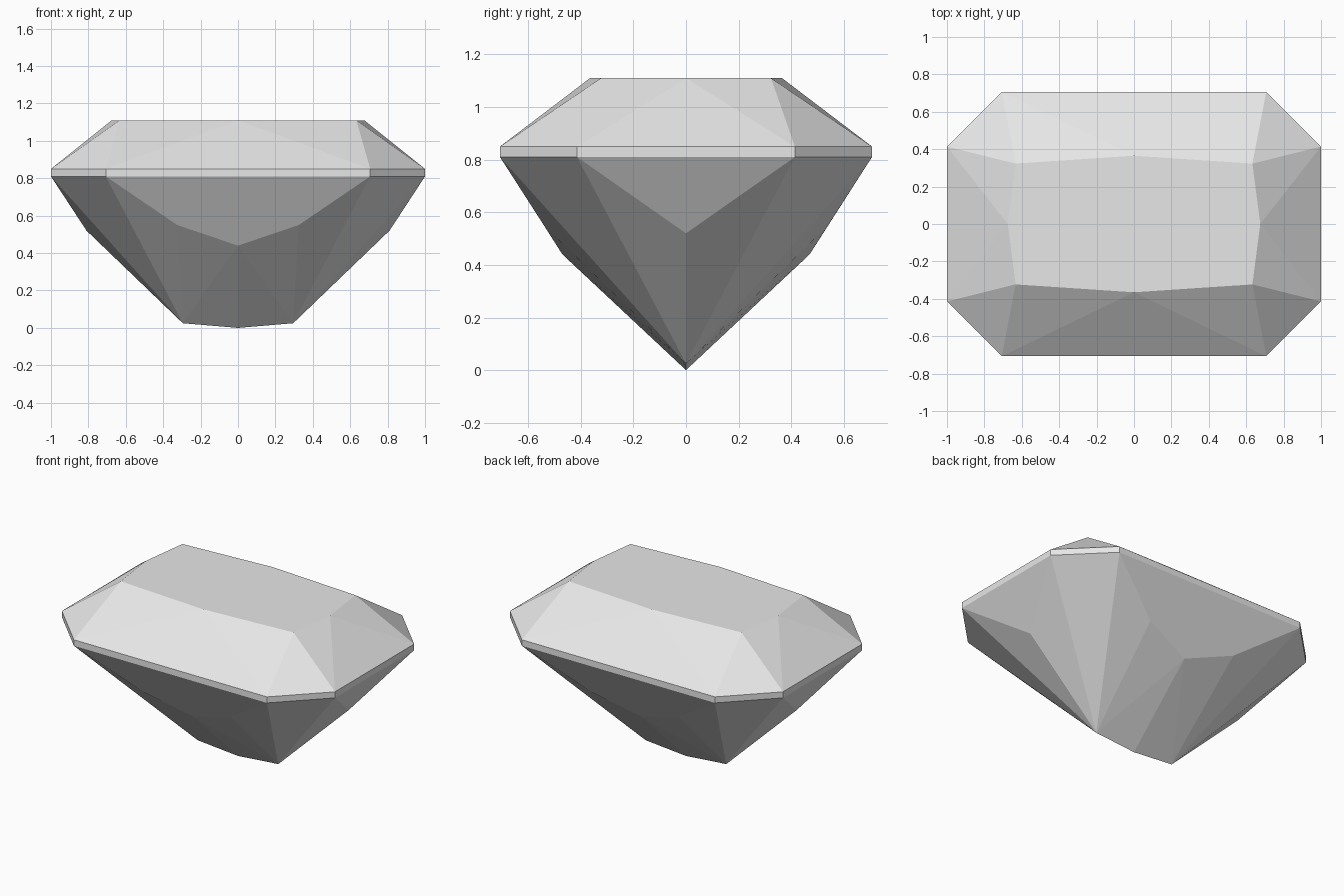
import bpy
import bmesh

cube = bpy.data.objects.get("Cube")
if cube:
    bpy.data.objects.remove(cube, do_unlink=True)

# Single stone colour
stone = bpy.data.materials.new("pale grey stone")
stone.use_nodes = True
colour = (0.8, 0.8, 0.8, 1)
stone.diffuse_color = colour
stone.node_tree.nodes["Principled BSDF"].inputs["Base Color"].default_value = colour

# Key points of one quarter (+x, +y)
TABLE_Z, GIRDLE_TOP, GIRDLE_LOW = 1.11, 0.85, 0.81
table_centre = (0, 0, TABLE_Z)
table_end = (0.675, 0, TABLE_Z)
table_corner = (0.633, 0.323, TABLE_Z)
table_side = (0, 0.365, TABLE_Z)
end_xy, side_xy, mid_xy = (1, 0.414), (0.707, 0.707), (0, 0.707)
end_top, end_low = (*end_xy, GIRDLE_TOP), (*end_xy, GIRDLE_LOW)
side_top, side_low = (*side_xy, GIRDLE_TOP), (*side_xy, GIRDLE_LOW)
mid_top, mid_low = (*mid_xy, GIRDLE_TOP), (*mid_xy, GIRDLE_LOW)
edge_top, edge_low = (1, 0, GIRDLE_TOP), (1, 0, GIRDLE_LOW)
end_tip = (0.81, 0, 0.52)
side_knee = (0.325, 0.54, 0.55)
side_tip = (0, 0.47, 0.44)
keel_end = (0.295, 0, 0.025)
keel_mid = (0, 0, 0)

quarter = [
    # table
    (table_centre, table_end, table_corner, table_side),
    # crown facets
    (table_end, edge_top, end_top),
    (table_end, end_top, table_corner),
    (table_corner, end_top, side_top),
    (table_corner, side_top, table_side),
    (table_side, side_top, mid_top),
    # girdle band
    (edge_top, edge_low, end_low, end_top),
    (end_top, end_low, side_low, side_top),
    (side_top, side_low, mid_low, mid_top),
    # pavilion facets
    (edge_low, end_tip, end_low),
    (end_low, end_tip, keel_end),
    (end_low, keel_end, side_low),
    (side_low, keel_end, side_knee),
    (side_low, side_knee, side_tip, mid_low),
    (side_knee, keel_end, side_tip),
    (side_tip, keel_end, keel_mid),
]

# Mirror the quarter into a closed gem
bm = bmesh.new()
for sx in (1, -1):
    for sy in (1, -1):
        for face in quarter:
            bm.faces.new([bm.verts.new((x * sx, y * sy, z)) for x, y, z in face])
bmesh.ops.remove_doubles(bm, verts=bm.verts, dist=0.001)
bmesh.ops.recalc_face_normals(bm, faces=bm.faces)
# Merge the coplanar halves into whole facets
bmesh.ops.dissolve_limit(bm, angle_limit=0.01, verts=bm.verts, edges=bm.edges)

mesh = bpy.data.meshes.new("gemstone")
bm.to_mesh(mesh)
bm.free()
mesh.materials.append(stone)
gem = bpy.data.objects.new("gemstone", mesh)
bpy.context.collection.objects.link(gem)
